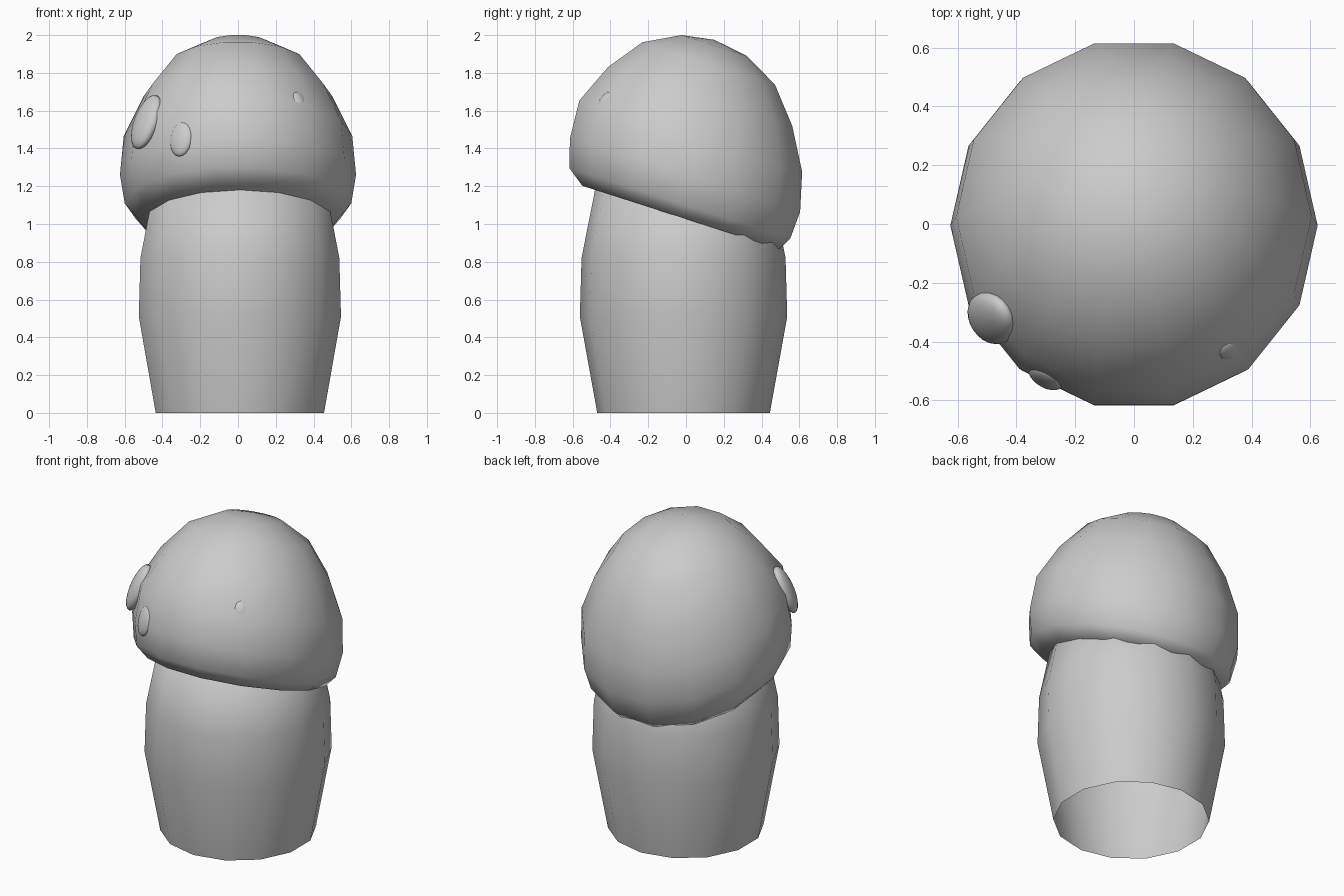
import bpy, bmesh, math
from mathutils import Vector, Matrix

cube = bpy.data.objects.get("Cube")
if cube:
    bpy.data.objects.remove(cube)

grey = bpy.data.materials.new("plain_grey")
grey.use_nodes = True
color = (0.6, 0.6, 0.6, 1)
grey.diffuse_color = color
grey.node_tree.nodes["Principled BSDF"].inputs["Base Color"].default_value = color

SIDES = 14


def finish(bm, name):
    bmesh.ops.recalc_face_normals(bm, faces=bm.faces)
    for f in bm.faces:
        f.smooth = True
    mesh = bpy.data.meshes.new(name)
    bm.to_mesh(mesh)
    bm.free()
    mesh.materials.append(grey)
    obj = bpy.data.objects.new(name, mesh)
    bpy.context.collection.objects.link(obj)
    return obj


def loft(name, rings, slope=0.0, start=0.0, pole=None, close_bottom=False):
    """Join rings (y centre, z centre, radius), sheared down to the back by slope."""
    bm = bmesh.new()
    loops = []
    for yc, zc, r in rings:
        loop = []
        for i in range(SIDES):
            a = start + math.tau * i / SIDES
            dy = r * math.sin(a)
            loop.append(bm.verts.new((r * math.cos(a), yc + dy, zc - slope * dy)))
        loops.append(loop)
    for low, high in zip(loops, loops[1:]):
        for i in range(SIDES):
            j = (i + 1) % SIDES
            bm.faces.new((low[i], low[j], high[j], high[i]))
    if close_bottom:
        bm.faces.new(loops[0][::-1])
    if pole:
        tip = bm.verts.new(pole)
        for i in range(SIDES):
            bm.faces.new((loops[-1][i], loops[-1][(i + 1) % SIDES], tip))
    return finish(bm, name)


# Stem, open at the foot, its top hidden inside the cap
stem = loft("stem", [(0, 0, 0.457), (0, 0.51, 0.549), (0, 0.82, 0.54), (0, 1.25, 0.455)],
            start=math.pi / 2, pole=(0, 0, 1.3))
stem.location = (0.01, -0.013, 0)

# Leaning cap, from the lip up to the crown
loft("cap", [(-0.027, 1.035, 0.535), (-0.033, 1.11, 0.6), (-0.005, 1.26, 0.625),
             (0.025, 1.465, 0.605), (0.075, 1.675, 0.5), (0.12, 1.85, 0.36),
             (0.15, 1.945, 0.177)],
     slope=0.32, pole=(0, 0.15, 1.975), close_bottom=True)


# Raised oval spots lying on the cap
def spot(name, centre, width, height, depth):
    c = Vector(centre)
    out = (c - Vector((0, 0, 1.3))).normalized()
    side = Vector((0, 0, 1)).cross(out).normalized()
    up = out.cross(side)
    turn = Matrix((side, up, out)).transposed().to_4x4()
    bm = bmesh.new()
    bmesh.ops.create_uvsphere(bm, u_segments=20, v_segments=12, radius=1)
    bm.transform(Matrix.Translation(c) @ turn @ Matrix.Diagonal((width, height, depth, 1)))
    finish(bm, name)


spot("large_spot", (-0.485, -0.32, 1.54), 0.095, 0.155, 0.05)
spot("medium_spot", (-0.3, -0.52, 1.45), 0.065, 0.095, 0.03)
spot("small_spot", (0.32, -0.428, 1.655), 0.04, 0.052, 0.02)
